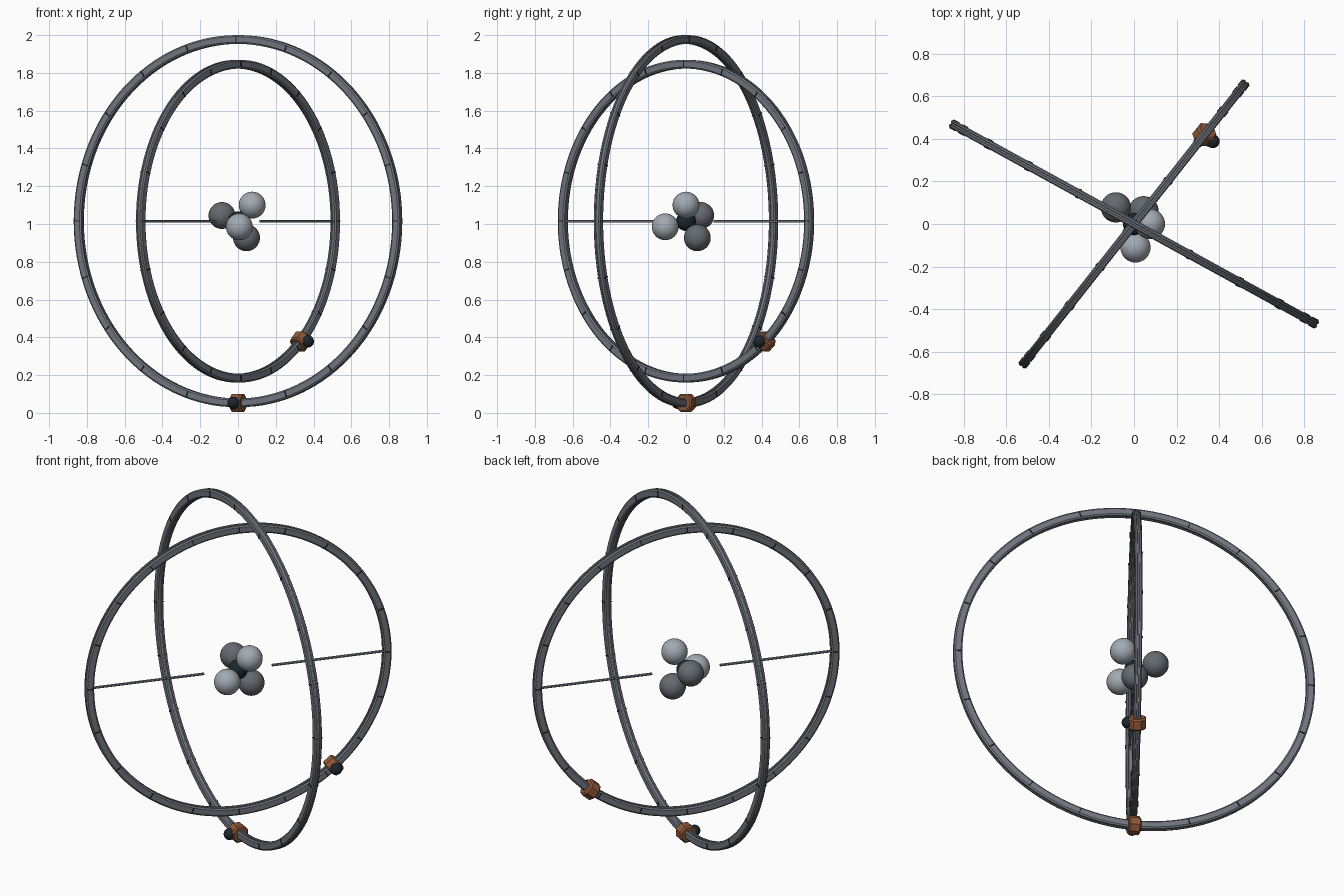
import bpy, bmesh
from math import sin, cos, pi, radians
from mathutils import Matrix, Vector

if "Cube" in bpy.data.objects:
    bpy.data.objects.remove(bpy.data.objects["Cube"])

CZ = 1.015  # height of the common centre


def material(name, rgb):
    m = bpy.data.materials.new(name)
    m.diffuse_color = (*rgb, 1)
    m.use_nodes = True
    m.node_tree.nodes["Principled BSDF"].inputs["Base Color"].default_value = m.diffuse_color
    return m


STEEL = material("steel", (0.17, 0.19, 0.22))
DARK = material("dark", (0.012, 0.02, 0.025))
COPPER = material("copper", (0.28, 0.10, 0.04))
PALE = material("pale_grey", (0.36, 0.40, 0.44))
MID = material("mid_grey", (0.13, 0.145, 0.16))


def finish(bm, name, mat, matrix, angle=30):
    bmesh.ops.recalc_face_normals(bm, faces=bm.faces)
    me = bpy.data.meshes.new(name)
    bm.to_mesh(me)
    bm.free()
    ob = bpy.data.objects.new(name, me)
    bpy.context.collection.objects.link(ob)
    ob.matrix_world = matrix
    me.materials.append(mat)
    bpy.ops.object.select_all(action='DESELECT')
    ob.select_set(True)
    bpy.context.view_layer.objects.active = ob
    bpy.ops.object.shade_smooth_by_angle(angle=radians(angle))
    return ob


def ball(name, loc, r, mat):
    bm = bmesh.new()
    bmesh.ops.create_uvsphere(bm, u_segments=32, v_segments=20, radius=r)
    finish(bm, name, mat, Matrix.Translation(loc))


def place(azimuth):
    return Matrix.Translation((0, 0, CZ)) @ Matrix.Rotation(radians(azimuth), 4, 'Z')


def on_ring(r, a):
    # local frame on the ring: x radial, y normal to ring plane, z tangent
    return Matrix.Rotation(-a, 4, 'Y') @ Matrix.Translation((r, 0, 0))


def orbit(name, R, azimuth, bead_angle):
    base = place(azimuth)
    mid = R - 0.023
    # ring: chamfered section with a groove along outer and inner edges
    half = [(0.004, 0.019), (0.006, 0.023), (0.014, 0.023), (0.020, 0.015)]
    prof = [(y, x) for y, x in half]
    prof += [(y, -x) for y, x in reversed(half)]
    prof += [(-y, -x) for y, x in half]
    prof += [(-y, x) for y, x in reversed(half)]
    bm = bmesh.new()
    n = 128
    loops = []
    for i in range(n):
        a = 2 * pi * i / n
        loops.append([bm.verts.new(((mid + x) * cos(a), y, (mid + x) * sin(a))) for y, x in prof])
    for i in range(n):
        p, q = loops[i], loops[(i + 1) % n]
        for j in range(len(prof)):
            k = (j + 1) % len(prof)
            bm.faces.new((p[j], p[k], q[k], q[j]))
    finish(bm, name + "_ring", STEEL, base)

    # tick marks around the ring
    bm = bmesh.new()
    for i in range(20):
        m = on_ring(mid, 2 * pi * i / 20) @ Matrix.Diagonal((0.032, 0.046, 0.006, 1))
        bmesh.ops.create_cube(bm, size=1, matrix=m)
    finish(bm, name + "_ticks", DARK, base)

    # copper collar threaded on the ring
    spot = base @ on_ring(mid, radians(bead_angle))
    bm = bmesh.new()
    bmesh.ops.create_cone(bm, cap_ends=True, segments=8, radius1=0.052, radius2=0.052,
                          depth=0.066, matrix=Matrix.Rotation(pi / 8, 4, 'Z'))
    bmesh.ops.bevel(bm, geom=[e for e in bm.edges if abs(e.verts[0].co.z - e.verts[1].co.z) < 1e-4],
                    offset=0.008, segments=1, affect='EDGES')
    finish(bm, name + "_collar", COPPER, spot, 20)
    # dark knob on the side of the collar
    ball(name + "_knob", spot @ Vector((0, -0.05, 0)), 0.032, DARK)


orbit("large", 0.985, -28.8, -90)
orbit("small", 0.854, 51.7, -50)

# two thin spokes across the small ring
for side, label in ((1, "right"), (-1, "left")):
    bm = bmesh.new()
    bmesh.ops.create_cone(bm, cap_ends=True, segments=12, radius1=0.007, radius2=0.007, depth=0.63,
                          matrix=Matrix.Translation((side * 0.505, 0, 0)) @ Matrix.Rotation(pi / 2, 4, 'Y'))
    finish(bm, "spoke_" + label, STEEL, place(51.7))

# central cluster
ball("core", (0, 0, CZ), 0.052, DARK)
cluster = [((0.075, 0.0, 1.10), PALE), ((-0.085, 0.078, 1.045), MID),
           ((0.007, -0.11, 0.985), PALE), ((0.045, 0.06, 0.927), MID)]
for i, (loc, mat) in enumerate(cluster):
    ball(f"cluster_ball_{i + 1}", loc, 0.071, mat)
